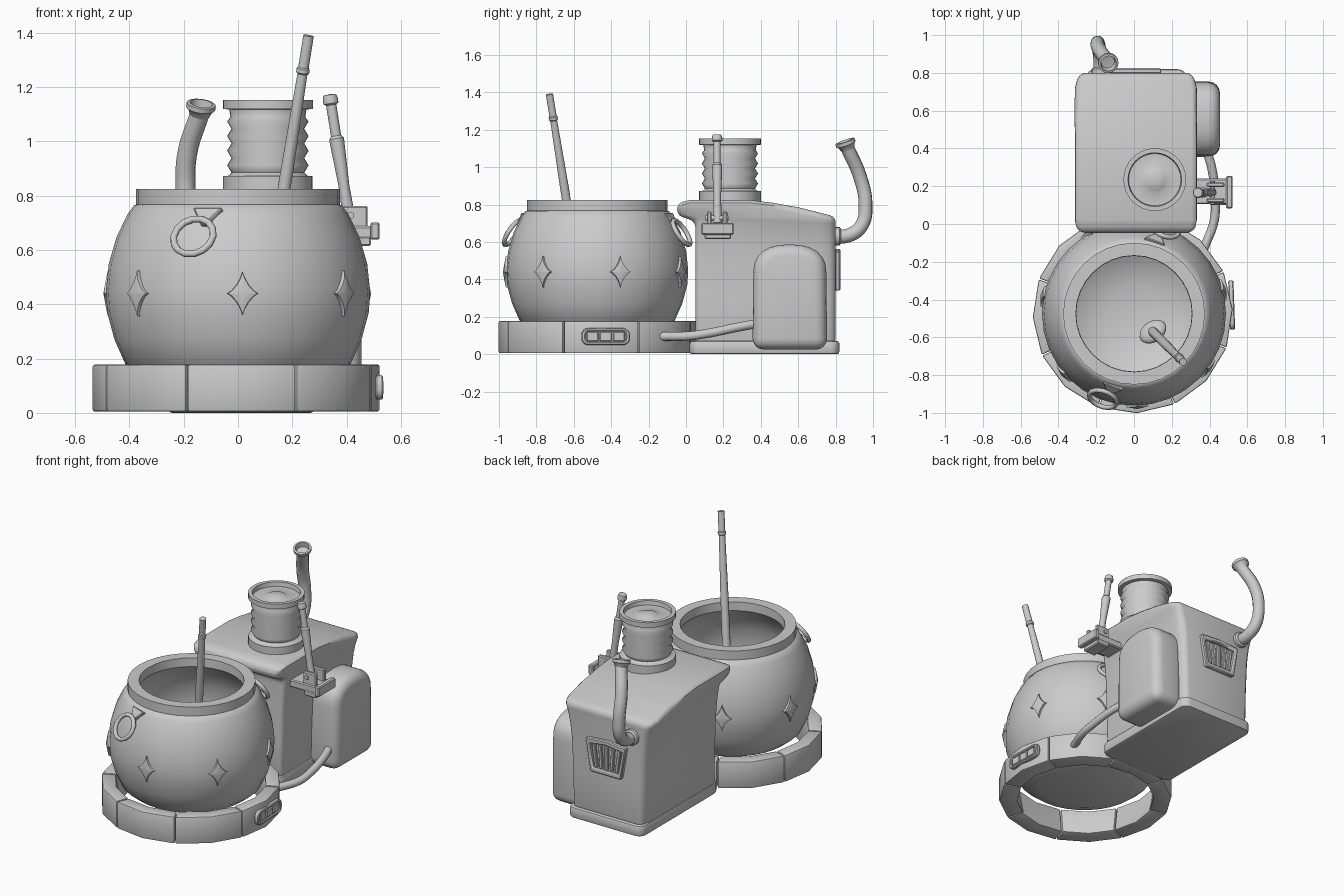
import bpy, bmesh, math
from mathutils import Matrix, Vector

if "Cube" in bpy.data.objects:
    bpy.data.objects.remove(bpy.data.objects["Cube"])

T = Matrix.Translation
def R(deg, axis): return Matrix.Rotation(math.radians(deg), 4, axis)
FLAT = R(-90, 'X')            # plate lying down, thickness upwards
SIDE = R(90, 'Z')             # plate facing +x, outline in y/z
POT = Vector((0, -0.475, 0))

def finish(name, bm, M=Matrix(), angle=35):
    bmesh.ops.recalc_face_normals(bm, faces=bm.faces[:])
    me = bpy.data.meshes.new(name)
    bm.transform(M)
    bm.to_mesh(me)
    bm.free()
    ob = bpy.data.objects.new(name, me)
    bpy.context.collection.objects.link(ob)
    smooth(ob, angle)
    return ob

def smooth(ob, angle=35):
    bpy.ops.object.select_all(action='DESELECT')
    ob.select_set(True)
    bpy.context.view_layer.objects.active = ob
    bpy.ops.object.shade_smooth_by_angle(angle=math.radians(angle))

def plate(name, pts, depth, M=Matrix(), bevel=0, hole=None, seg=2):
    """Outline in local x/z, thickened towards local -y, optional matching hole."""
    bm = bmesh.new()
    vs = [bm.verts.new((x, 0, z)) for x, z in pts]
    if hole:
        hs = [bm.verts.new((x, 0, z)) for x, z in hole]
        n = len(vs)
        fs = [bm.faces.new((vs[i], vs[(i+1) % n], hs[(i+1) % n], hs[i])) for i in range(n)]
    else:
        fs = [bm.faces.new(vs)]
    ext = bmesh.ops.extrude_face_region(bm, geom=fs, use_keep_orig=True)
    bmesh.ops.translate(bm, vec=(0, -depth, 0),
                        verts=[g for g in ext['geom'] if isinstance(g, bmesh.types.BMVert)])
    bmesh.ops.recalc_face_normals(bm, faces=bm.faces[:])
    if bevel:
        es = [e for e in bm.edges if e.is_manifold and e.calc_face_angle(0) > 0.55]
        bmesh.ops.bevel(bm, geom=es, offset=bevel, segments=seg, profile=0.5,
                        affect='EDGES', clamp_overlap=True)
    return finish(name, bm, M)

def rrect(w, h, r, n=4):
    out = []
    for q, (sx, sz) in enumerate(((1, 1), (-1, 1), (-1, -1), (1, -1))):
        for k in range(n + 1):
            a = math.radians(90 * q + 90 * k / n)
            out.append((sx*(w/2-r) + r*math.cos(a), sz*(h/2-r) + r*math.sin(a)))
    return out

def box(name, lo, hi, bevel=0.006, M=Matrix()):
    pts = [(lo[0], lo[2]), (hi[0], lo[2]), (hi[0], hi[2]), (lo[0], hi[2])]
    return plate(name, pts, hi[1] - lo[1], M @ T((0, hi[1], 0)), bevel, seg=1)

def lathe(name, prof, M=Matrix(), seg=32, angle=35):
    bm = bmesh.new()
    vs = [bm.verts.new((r, 0, z)) for r, z in prof]
    es = [bm.edges.new(p) for p in zip(vs, vs[1:])]
    bmesh.ops.spin(bm, geom=vs + es, axis=(0, 0, 1), cent=(0, 0, 0),
                   angle=2 * math.pi, steps=seg)
    bmesh.ops.remove_doubles(bm, verts=bm.verts[:], dist=1e-4)
    return finish(name, bm, M, angle)

def aim(p, d): return T(p) @ Vector(d).to_track_quat('Z', 'Y').to_matrix().to_4x4()

def tube(name, pts, r):
    cu = bpy.data.curves.new(name, 'CURVE')
    cu.dimensions = '3D'
    cu.bevel_depth, cu.bevel_resolution, cu.resolution_u, cu.use_fill_caps = r, 4, 6, True
    sp = cu.splines.new('BEZIER')
    sp.bezier_points.add(len(pts) - 1)
    for b, p in zip(sp.bezier_points, pts):
        b.co = p
        b.handle_left_type = b.handle_right_type = 'AUTO'
    ob = bpy.data.objects.new(name, cu)
    bpy.context.collection.objects.link(ob)
    bpy.ops.object.select_all(action='DESELECT')
    ob.select_set(True)
    bpy.context.view_layer.objects.active = ob
    bpy.ops.object.convert(target='MESH')
    smooth(bpy.context.object, 50)

# Pot with thick rim and hollow inside
lathe("pot", [(0, .10), (.28, .105), (.36, .135), (.415, .18), (.455, .27), (.482, .37),
              (.487, .45), (.476, .55), (.447, .65), (.405, .735), (.383, .765), (.375, .767),
              (.375, .825), (.308, .825), (.306, .77), (.37, .70), (.42, .6), (.44, .45),
              (.41, .3), (.3, .2), (.15, .16), (0, .15)], T(POT), 32, 40)

# Seven raised stars around the pot
for i in range(7):
    bm = bmesh.new()
    c = bm.verts.new((0, -.02, 0))
    front, back = [], []
    for k in range(24):
        a = 2 * math.pi * k / 24
        ca, sa = math.cos(a), math.sin(a)
        x = .062 * math.copysign(abs(ca) ** 2.8, ca)
        z = .088 * math.copysign(abs(sa) ** 2.8, sa)
        sag = .487 - math.sqrt(.487**2 - x*x - z*z)
        front.append(bm.verts.new((x * .9, sag - .012, z * .93)))
        back.append(bm.verts.new((x, sag + .012, z)))
    for k in range(24):
        j = (k + 1) % 24
        bm.faces.new((c, front[k], front[j]))
        bm.faces.new((front[k], back[k], back[j], front[j]))
    bm.faces.new(back)
    finish("star_%d" % i, bm, T(POT) @ R(2 + i * 360 / 7, 'Z') @ T((0, -.485, .44)), 60)

# Two ring handles hanging from triangular tabs
for i, a in enumerate((-20, 160)):
    M = T(POT) @ R(a, 'Z') @ T((0, -.48, .65)) @ R(-32, 'X')
    bpy.ops.mesh.primitive_torus_add(major_radius=.077, minor_radius=.013,
                                     major_segments=14, minor_segments=8)
    ob = bpy.context.object
    ob.name = "handle_ring_%d" % i
    ob.data.transform(M @ R(90, 'X'))
    smooth(ob, 50)
    plate("handle_tab_%d" % i, [(-.03, .13), (.085, .13), (.035, .06), (.012, .06)],
          .03, M @ T((0, .027, 0)) @ R(-6, 'X'), .004, seg=1)

# Base ring made of eight curved blocks, inner wall leaning inwards at the bottom
for i in range(8):
    mid = -87.7 + 45 * i
    def arc(r, half): return [(r * math.cos(math.radians(mid + d)), r * math.sin(math.radians(mid + d)))
                              for d in (-half, 0, half)]
    ob = plate("base_block_%d" % i, arc(.529, 22.2) + arc(.445, 22.1)[::-1], .173, FLAT, .008)
    for v in ob.data.vertices:
        if v.co.xy.length < .48 and v.co.z < .08:
            v.co.x *= .94
            v.co.y *= .94
    ob.data.transform(T((-.007, -.473, .005)))

# Vented badge on the side of the ring
B = T((.503, -.43, .094)) @ R(92, 'Z')
plate("badge_frame", rrect(.26, .09, .035), .028, B, .005, rrect(.215, .055, .015), 1)
plate("badge_back", rrect(.22, .06, .015), .017, B)
for i in (-1, 0, 1):
    box("badge_slat_%d" % i, (i*.07 - .032, -.026, -.026), (i*.07 + .032, 0, .026), .005, B)

# Ladle standing in the pot
d = Vector((.16, -.16, 1)).normalized()
tip = Vector((.26, -.73, 1.39))
lathe("ladle_rod", [(0, -1.03), (.026, -1.03), (.024, -.5), (.019, -.145), (.025, -.14),
                    (.025, -.125), (.02, -.12), (.02, 0), (0, 0)], aim(tip, d), 12)
bpy.ops.mesh.primitive_uv_sphere_add(segments=20, ring_count=10)
ob = bpy.context.object
ob.name = "ladle_bowl"
ob.data.transform(T((.10, -.57, .37)) @ R(35, 'Z') @ R(-30, 'X') @ Matrix.Diagonal((.078, .06, .035, 1)))
smooth(ob, 60)

# Machine body: side profile with overhang and sloped roof, flaring to the roof, rounded in plan
body = plate("machine_body", [(.05, .05), (.05, .71), (-.047, .742), (-.047, .808), (.02, .824), (.34, .824),
                              (.46, .81), (.6, .785), (.80, .735), (.80, .70), (.80, .05)],
             .65, T((-.315, 0, 0)) @ SIDE, .03, seg=3)
bm = bmesh.new()
bm.from_mesh(body.data)
cuts = [((0, 0, z), (0, 0, 1)) for z in (.3, .5, .6, .66, .70, .74, .78)]
cuts += [((0, y, 0), (0, 1, 0)) for y in (-.02, .01, .72, .75, .775)]
for co, no in cuts:
    bmesh.ops.bisect_plane(bm, geom=bm.verts[:] + bm.edges[:] + bm.faces[:], plane_co=co, plane_no=no)
for v in bm.verts:
    roof = .80 - .09 * max(0, (v.co.y - .4) / .4)       # roof edge height along the slope
    t = max(0, min(1, v.co.z / roof))
    back = max(0, (v.co.y - .70) / .10)
    front = max(0, (.02 - v.co.y) / .067)
    v.co.x = .01 + (v.co.x - .01) * (.80 + .05 * t + .15 * t ** 6) * (1 - .09 * back ** 2 - .06 * front ** 2)
bm.to_mesh(body.data)
bm.free()
smooth(body)
plate("machine_plinth", rrect(.535, .80, .05), .07, T((.012, .42, 0)) @ FLAT, .012)

# Bellows chimney with recessed dome on top
prof = [(0, .81), (.165, .81), (.165, .872), (.145, .874)]
for k in range(4):
    z = .885 + k * .054
    prof += [(.134, z), (.15, z + .027)]
prof += [(.138, 1.09), (.142, 1.118), (.166, 1.12), (.166, 1.152), (.142, 1.152), (.138, 1.125),
         (.075, 1.122), (.055, 1.133), (.025, 1.141), (0, 1.142)]
lathe("bellows_chimney", prof, T((.11, .235, 0)), 32, 70)

# Exhaust pipe with wall flange and flared mouth
end = Vector((-.14, .862, 1.105))
tube("exhaust_pipe", [(-.175, .78, .63), (-.178, .87, .635), (-.187, .94, .69), (-.193, .96, .80),
                      (-.188, .93, .95), end], .037)
lathe("exhaust_mouth", [(.036, -.012), (.046, .012), (.054, .018), (.054, .036), (.042, .038),
                        (.036, .008), (0, .004)], aim(end, (.02, -.05, .14)), 16)
lathe("exhaust_flange", [(0, 0), (.05, 0), (.05, .03), (.04, .038), (0, .038)],
      aim((-.175, .79, .63), (0, 1, 0)), 16)

# Trapezoid rear vent with upright slats
V = T((0, .795, .445)) @ R(180, 'Z')
def trap(wt, wb, h): return [(-wb, -h), (wb, -h), (wt, h), (0, h + .012), (-wt, h)]
plate("vent_frame", trap(.145, .11, .105), .03, V, .006, trap(.117, .088, .075), 1)
plate("vent_back", trap(.12, .09, .08), .008, V)
for i in range(-2, 3):
    box("vent_slat_%d" % i, (-.011, -.024, -.076), (.011, 0, .078), .004,
        V @ T((i * .041, 0, 0)) @ R(i * 4, 'Y'))

# Side tank with arched top, and hose to the base ring
arch = [(.355, .025), (.755, .025), (.75, .44)]
arch += [(.555 + .195 * math.copysign(abs(math.cos(t)) ** .85, math.cos(t)), .44 + .147 * math.sin(t) ** .85)
         for t in [math.pi * k / 12 for k in range(1, 12)]] + [(.36, .44)]
plate("side_tank", arch, .225, T((.23, 0, 0)) @ SIDE, .06, seg=4)
tube("hose", [(.385, .39, .165), (.415, .28, .145), (.43, .12, .112), (.425, .02, .098), (.37, -.13, .095)], .024)

# Lever and its bracket
box("lever_shelf", (.26, .105, .64), (.50, .24, .688))
box("lever_end_plate", (.488, .083, .638), (.522, .255, .702))
box("lever_foot", (.40, .10, .615), (.49, .24, .65))
for i, y in enumerate((.112, .196)):
    box("lever_cheek_%d" % i, (.385, y, .68), (.478, y + .025, .762))
lathe("lever_pin", [(0, 0), (.013, 0), (.013, .125), (0, .125)], aim((.415, .103, .728), (0, 1, 0)), 12)
lathe("lever_arm", [(0, 0), (.024, 0), (.022, .06), (.02, .14), (.027, .30), (.027, .315), (.019, .325),
                    (.019, .44), (.028, .446), (.028, .462), (.024, .478), (0, .48)],
      aim((.412, .168, .70), (-.075, -.002, .475)), 12)
